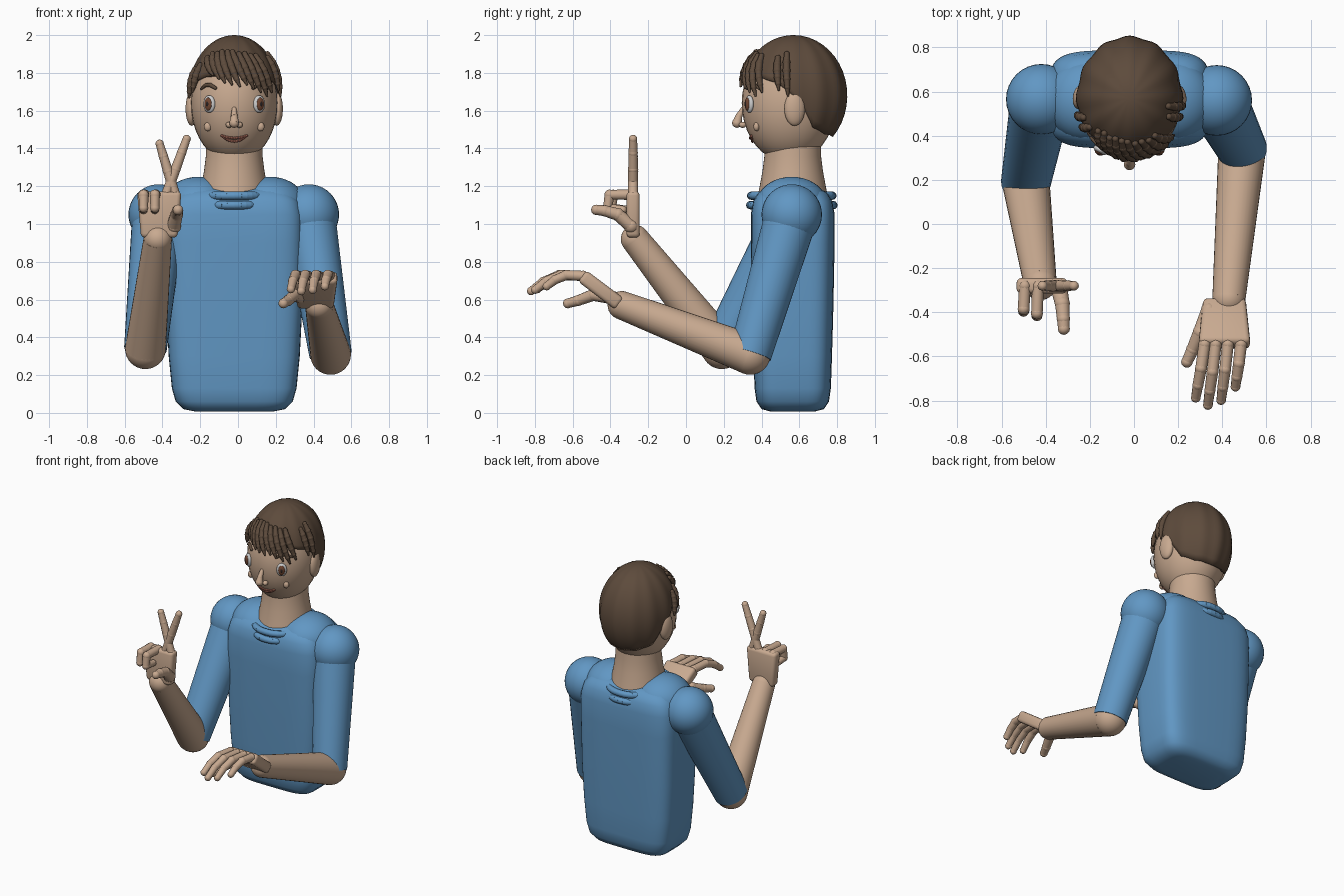
import bpy, bmesh, math
from mathutils import Vector, Matrix

if "Cube" in bpy.data.objects:
    bpy.data.objects.remove(bpy.data.objects["Cube"])


def material(name, r, g, b):
    m = bpy.data.materials.new(name)
    m.diffuse_color = (r, g, b, 1)
    m.use_nodes = True
    m.node_tree.nodes["Principled BSDF"].inputs["Base Color"].default_value = m.diffuse_color
    return m


SKIN = material("skin", .58, .40, .28)
SHIRT = material("shirt", .12, .31, .55)
HAIR = material("hair", .11, .07, .045)
WHITE = material("eye_white", .6, .6, .6)
BROWN = material("iris", .16, .06, .03)
DARK = material("pupil", .02, .015, .015)
LIPS = material("lips", .35, .13, .09)


def finish(name, bm, mat, angle=40):
    bmesh.ops.recalc_face_normals(bm, faces=bm.faces)
    me = bpy.data.meshes.new(name)
    bm.to_mesh(me)
    bm.free()
    me.materials.append(mat)
    ob = bpy.data.objects.new(name, me)
    bpy.context.collection.objects.link(ob)
    bpy.ops.object.select_all(action='DESELECT')
    ob.select_set(True)
    bpy.context.view_layer.objects.active = ob
    bpy.ops.object.shade_smooth_by_angle(angle=math.radians(angle))
    return ob


def ball(name, c, r, mat, rot=0):
    bm = bmesh.new()
    m = Matrix.Translation(c) @ Matrix.Rotation(rot, 4, 'Z') @ Matrix.Diagonal((*r, 1))
    bmesh.ops.create_uvsphere(bm, u_segments=32, v_segments=20, radius=1, matrix=m)
    return finish(name, bm, mat)


def chain(name, pts, radii, mat, seg=12, joint=1.06):
    """Tapered segments with a ball at every joint."""
    bm = bmesh.new()
    pts = [Vector(p) for p in pts]
    for p, r in zip(pts, radii):
        bmesh.ops.create_uvsphere(bm, u_segments=seg, v_segments=max(6, seg // 2),
                                  radius=r * joint, matrix=Matrix.Translation(p))
    for a, b, ra, rb in zip(pts, pts[1:], radii, radii[1:]):
        d = b - a
        m = Matrix.Translation((a + b) / 2) @ d.to_track_quat('Z', 'Y').to_matrix().to_4x4()
        bmesh.ops.create_cone(bm, cap_ends=True, segments=seg, radius1=ra, radius2=rb,
                              depth=d.length, matrix=m)
    return finish(name, bm, mat)


def loft(name, rings, mat, caps=True):
    bm = bmesh.new()
    rows = [[bm.verts.new(p) for p in ring] for ring in rings]
    for a, b in zip(rows, rows[1:]):
        for i in range(len(a)):
            j = (i + 1) % len(a)
            bm.faces.new((a[i], a[j], b[j], b[i]))
    if caps:
        bm.faces.new(rows[0])
        bm.faces.new(rows[-1])
    return finish(name, bm, mat, 60)


def oval(cx, cy, z, rx, ry, n=2, count=48):
    out = []
    for i in range(count):
        a = math.tau * i / count
        c, s = math.cos(a), math.sin(a)
        out.append((cx + rx * math.copysign(abs(c) ** (2 / n), c),
                    cy + ry * math.copysign(abs(s) ** (2 / n), s), z))
    return out


CX = -.02

# Torso: rounded box, narrower at the bottom
sections = [(.008, .21, .12), (.02, .27, .165), (.06, .31, .192), (.13, .33, .202),
            (.3, .347, .208), (.55, .36, .215), (.9, .366, .222), (1.05, .364, .222),
            (1.12, .345, .21), (1.17, .30, .18), (1.19, .2, .13)]
loft("torso", [oval(CX, .565, z, rx, ry, 4.5) for z, rx, ry in sections], SHIRT)
for s in (-1, 1):
    ball("shoulder_yoke", (CX + s * .19, .56, 1.10), (.19, .19, .15), SHIRT)

# Neck and the two collar rings
loft("neck", [oval(CX, .565, z, r, r) for z, r in
              ((1.1, .195), (1.2, .175), (1.28, .16), (1.36, .15), (1.45, .148))], SKIN)
for k, (z, rx, ry) in enumerate(((1.15, .165, .215), (1.10, .15, .22))):
    pts = oval(CX, .56, z, rx, ry, 2.4, 40)
    chain("collar_ring", pts + pts[:1], [.022] * 41, SHIRT, 10, 1)

# Arms: shoulder, sleeve, forearm
arms = [((.375, .56, 1.05), (.49, .34, .31), (.43, -.34, .57)),
        ((-.42, .565, 1.05), (-.49, .19, .34), (-.425, -.27, .92))]
for sh, el, wr in arms:
    ball("shoulder", sh, (.16, .16, .16), SHIRT)
    bm = bmesh.new()
    d = Vector(el) - Vector(sh)
    m = Matrix.Translation((Vector(sh) + Vector(el)) / 2) @ d.to_track_quat('Z', 'Y').to_matrix().to_4x4()
    bmesh.ops.create_cone(bm, cap_ends=True, segments=32, radius1=.14, radius2=.113,
                          depth=d.length, matrix=m)
    finish("sleeve", bm, SHIRT)
    chain("forearm", [el, wr], [.108, .075], SKIN, 32, 1)


# Hands
def palm(name, c, size, tilt):
    bm = bmesh.new()
    bmesh.ops.create_cube(bm, size=1)
    for v in bm.verts:
        v.co = Vector((v.co.x * size[0] * (1 if v.co.z > 0 else .82), v.co.y * size[1], v.co.z * size[2]))
    bmesh.ops.bevel(bm, geom=bm.edges[:], offset=.022, segments=3, affect='EDGES', profile=.5)
    bm.transform(Matrix.Translation(c) @ Matrix.Rotation(tilt, 4, 'X'))
    finish(name, bm, SKIN)


FINGER = [.027, .026, .024, .021]
palm("relaxed_palm", (.41, -.45, .65), (.235, .075, .25), math.radians(53))
for x0, x1, k in ((.32, .28, .88), (.37, .335, 1), (.425, .395, .92), (.485, .46, .7)):
    chain("relaxed_finger", [(x0, -.545, .725),
                             (x0 + (x1 - x0) * .4, -.545 - .125 * k, .73),
                             (x0 + (x1 - x0) * .75, -.545 - .21 * k, .73 - .035 * k),
                             (x1, -.545 - .275 * k, .73 - .085 * k)], FINGER, SKIN)
chain("relaxed_thumb", [(.34, -.39, .61), (.30, -.49, .625), (.265, -.57, .595), (.24, -.625, .58)],
      [.035, .032, .028, .025], SKIN)

palm("raised_palm", (-.417, -.28, 1.05), (.235, .07, .245), 0)
for x0, x1, z1 in ((-.335, -.415, 1.425), (-.378, -.272, 1.45)):
    chain("raised_finger", [(x0 + (x1 - x0) * t, -.28, 1.16 + (z1 - 1.16) * t)
                            for t in (0, .45, .75, 1)], FINGER, SKIN)
for x, y in ((-.50, -.385), (-.44, -.405)):
    chain("folded_finger", [(x + .005, -.28, 1.155), (x, y, 1.155), (x, y - .01, 1.085),
                            (x, y + .07, 1.075)], FINGER, SKIN)
chain("raised_thumb", [(-.34, -.29, .99), (-.325, -.36, 1.05), (-.32, -.43, 1.07), (-.318, -.475, 1.075)],
      [.038, .033, .029, .026], SKIN)

# Head and ears
ball("head", (CX, .545, 1.64), (.23, .25, .315), SKIN)
for s in (-1, 1):
    ball("ear", (CX + s * .225, .575, 1.61), (.032, .055, .09), SKIN, s * .15)


def face_y(x, z):
    return .545 - .25 * math.sqrt(max(0, 1 - ((x - CX) / .23) ** 2 - ((z - 1.64) / .315) ** 2))


# Eyes, cheeks, brows
for s in (-1, 1):
    x = CX + s * .13
    y = face_y(x, 1.635)
    out = Vector((s * .5, -.86, 0))
    base = Vector((x, y, 1.635))
    for name, r, push, mat in (("eye", (.034, .018, .046), .004, WHITE),
                               ("iris", (.022, .012, .034), .016, BROWN),
                               ("pupil", (.010, .008, .017), .022, DARK)):
        ball(name, base + out * push, r, mat, s * .5)
    xc = CX + s * .14
    ball("cheek", (xc, face_y(xc, 1.515), 1.515), (.02, .016, .024), SKIN)
    brow = [(CX + s * u, face_y(CX + s * u, z) - .004, z) for u, z in
            ((.10, 1.72), (.125, 1.735), (.15, 1.735), (.175, 1.715))]
    chain("eyebrow", brow, [.009, .011, .010, .006], HAIR)

# Nose and mouth
chain("nose", [(CX, .302, 1.61), (CX, .28, 1.57), (CX, .27, 1.535)], [.012, .018, .026], SKIN, 16, 1)
for s in (-1, 1):
    ball("nostril", (CX + s * .027, .30, 1.525), (.018, .02, .016), SKIN)
for name, sag in (("upper_lip", .012), ("lower_lip", .03)):
    pts = []
    for i in range(11):
        t = i / 5 - 1
        x, z = CX + .065 * t, 1.467 - sag * (1 - t * t)
        pts.append((x, face_y(x, z) - .002, z))
    chain(name, pts, [.007] * 11, LIPS, 8)

# Hair cap: dome whose lower edge follows the hairline
LINE = [(0, 1.80), (45, 1.78), (70, 1.75), (85, 1.70), (100, 1.62), (115, 1.51), (140, 1.475), (181, 1.46)]


def hairline(deg):
    for (a, za), (b, zb) in zip(LINE, LINE[1:]):
        if a <= deg <= b:
            return za + (zb - za) * (deg - a) / (b - a)


def scalp(az, z, grow=0):
    r = math.sqrt(max(0, 1 - ((z - 1.68) / .32) ** 2))
    return (CX + math.sin(az) * r * (.24 + grow), .57 - math.cos(az) * r * (.28 + grow), z)


rings = []
for k in range(1, 17):
    ring = []
    for i in range(72):
        deg = i * 5 - 180
        low = math.acos((hairline(abs(deg)) - 1.68) / .32)
        ring.append(scalp(math.radians(deg), 1.68 + .32 * math.cos(low * k / 16),
                          .004 * math.cos(math.radians(deg * 12))))
    rings.append(ring)
top = [(CX, .57, 2.0)] * 72
cap = loft("hair_cap", [top] + rings, HAIR, False)
bm = bmesh.new()
bm.from_mesh(cap.data)
bmesh.ops.remove_doubles(bm, verts=bm.verts, dist=.0005)
bmesh.ops.recalc_face_normals(bm, faces=bm.faces)
bm.to_mesh(cap.data)
bm.free()
mod = cap.modifiers.new("thickness", 'SOLIDIFY')
mod.thickness = .02
mod.offset = -1

# Fringe and side locks: start angle, end angle, start height, tip height
locks = [(-48, -30, 1.88, 1.79), (-40, -20, 1.90, 1.77), (-30, -12, 1.90, 1.75), (-22, -3, 1.91, 1.74),
         (-12, 7, 1.91, 1.73), (-3, 16, 1.91, 1.74), (8, 25, 1.90, 1.72), (18, 35, 1.90, 1.70),
         (28, 45, 1.89, 1.68), (38, 54, 1.89, 1.70), (80, 84, 1.90, 1.68), (68, 74, 1.88, 1.71),
         (-58, -64, 1.84, 1.70), (-70, -76, 1.82, 1.67)]
for a0, a1, z0, z1 in locks:
    pts = [scalp(math.radians(a0 + (a1 - a0) * t), z0 + (z1 - z0) * t, .006)
           for t in (0, .2, .4, .6, .8, 1)]
    chain("hair_lock", pts, [.014, .019, .02, .018, .014, .006], HAIR, 10, 1.1)
